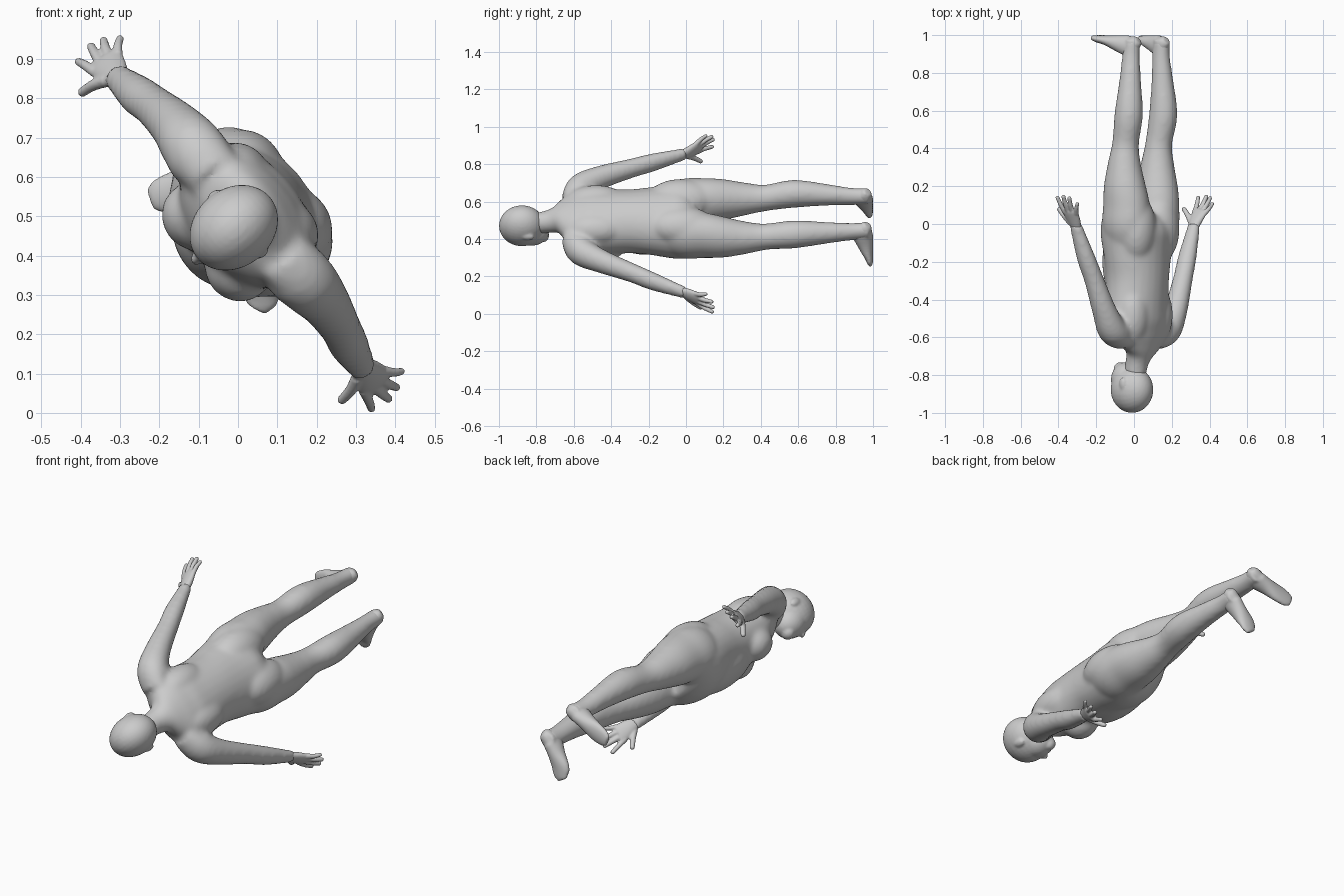
import bpy, bmesh, math
from mathutils import Vector, Matrix

# Body space: (a, y, b) = sideways, head-to-foot, backwards. The body is rolled about y.
CA, SA = 0.764, 0.645
ROLL = Matrix(((-SA, 0, CA, 0), (0, 1, 0, 0), (CA, 0, SA, 0.48), (0, 0, 0, 1)))


def smooth_stations(st, n=4):
    """Catmull-Rom interpolation of (a, y, b, ra, rb) stations."""
    out = []
    for i in range(len(st) - 1):
        p0, p1, p2 = st[max(i - 1, 0)], st[i], st[i + 1]
        p3 = st[min(i + 2, len(st) - 1)]
        for k in range(n):
            t = k / n
            out.append([0.5 * (2 * q1 + (q2 - q0) * t + (2 * q0 - 5 * q1 + 4 * q2 - q3) * t * t
                               + (3 * q1 - q0 - 3 * q2 + q3) * t ** 3)
                        for q0, q1, q2, q3 in zip(p0, p1, p2, p3)])
    return out + [list(st[-1])]


def tube(stations, side=1, ref=(0, 0, 1), seg=28):
    """Closed loft; ra is across, rb is along the ref direction."""
    st = smooth_stations(stations)
    pts = [Vector((s[0] * side, s[1], s[2])) for s in st]
    rings = []
    for i, s in enumerate(st):
        t = (pts[min(i + 1, len(st) - 1)] - pts[max(i - 1, 0)]).normalized()
        v = Vector(ref)
        v = (v - t * v.dot(t)).normalized()
        u = t.cross(v)
        rings.append([bm.verts.new(pts[i] + u * s[3] * math.cos(w) + v * s[4] * math.sin(w))
                      for w in (2 * math.pi * k / seg for k in range(seg))])
    for r0, r1 in zip(rings, rings[1:]):
        for k in range(seg):
            j = (k + 1) % seg
            bm.faces.new((r0[k], r0[j], r1[j], r1[k]))
    bm.faces.new(rings[0][::-1])
    bm.faces.new(rings[-1])


def blob(center, radii, side=1):
    c = Vector((center[0] * side, center[1], center[2]))
    m = Matrix.Translation(c) @ Matrix.Diagonal((*radii, 1))
    bmesh.ops.create_uvsphere(bm, u_segments=28, v_segments=18, radius=1, matrix=m)


def finish(name, voxel, iterations):
    """Turn the current bmesh into an object whose parts are fused and softened."""
    for v in bm.verts:
        v.co.y = min(v.co.y, 1.0)  # flat soles
    bm.transform(ROLL)
    bmesh.ops.recalc_face_normals(bm, faces=bm.faces)
    mesh = bpy.data.meshes.new(name)
    bm.to_mesh(mesh)
    bm.free()
    obj = bpy.data.objects.new(name, mesh)
    bpy.context.collection.objects.link(obj)
    fuse = obj.modifiers.new("fuse", 'REMESH')
    fuse.mode = 'VOXEL'
    fuse.voxel_size = voxel
    fuse.use_smooth_shade = True
    soft = obj.modifiers.new("soften", 'SMOOTH')
    soft.factor = .5
    soft.iterations = iterations


# Body: neck, torso, belly
bm = bmesh.new()
tube([(0, -.80, .005, .056, .06), (0, -.73, .022, .062, .062), (0, -.69, .036, .078, .068),
      (0, -.655, .045, .13, .08), (0, -.61, .042, .19, .105), (0, -.54, .03, .208, .135),
      (0, -.44, .022, .19, .15), (0, -.30, .023, .18, .158), (0, -.18, .025, .196, .162),
      (0, -.05, .022, .215, .178), (0, .03, .032, .22, .16), (0, .08, .045, .18, .12)])
blob((0, -.2, -.055), (.14, .25, .115))
for s in (1, -1):
    # Breast, shoulder blade, buttock
    blob((.085, -.425, -.07), (.09, .1, .085), s)
    blob((.095, -.48, .075), (.09, .16, .085), s)
    blob((.095, -.025, .1), (.108, .18, .1), s)
    # Leg
    tube([(.08, -.16, .03, .08, .1), (.112, -.02, .045, .118, .135), (.122, .1, .05, .114, .13),
          (.132, .2, .047, .105, .116), (.136, .32, .048, .085, .09), (.136, .43, .057, .069, .072),
          (.142, .58, .083, .073, .077), (.132, .76, .085, .056, .059), (.123, .89, .083, .044, .049),
          (.12, .975, .09, .043, .046)], s)
    # Shoulder and arm
    blob((.2, -.57, .035), (.08, .08, .083), s)
    tube([(.13, -.62, .035, .05, .07), (.22, -.565, .038, .075, .08), (.293, -.455, .04, .062, .066),
          (.366, -.29, .03, .05, .054), (.415, -.18, .018, .046, .052),
          (.474, -.035, .008, .032, .039), (.487, -.002, .006, .029, .038)], s)
finish("body", .011, 14)

# Head: skull, jaw, nose, chin, ears
bm = bmesh.new()
blob((0, -.877, -.014), (.1, .123, .121))
blob((0, -.825, -.055), (.08, .094, .08))
blob((0, -.764, -.094), (.038, .032, .034))
tube([(0, -.875, -.118, .01, .012), (0, -.845, -.134, .013, .015), (0, -.828, -.14, .016, .015)])
blob((0, -.795, -.12), (.028, .014, .014))
for s in (1, -1):
    blob((.093, -.845, .0), (.013, .034, .021), s)
finish("head", .0065, 5)

# Feet, from inside the ankle and heel to the toes
bm = bmesh.new()
for s in (1, -1):
    d = -.012 * s
    tube([(.122, .87, .083, .034, .038), (.121, .92, .085, .039, .043),
          (.12, .975, .09, .041, .044)], s)
    tube([(.115, .972, .13, .02, .022), (.117, .962, .112, .034, .036),
          (.125, .945, .07, .038, .056), (.143, .957, .01, .041, .044),
          (.162, .972, -.05, .05, .028), (.182, .981, -.092 + d, .045, .019),
          (.192, .987, -.118 + d, .028, .012)], s, (0, 1, 0))
finish("feet", .0065, 7)

# Hands: palm, four fingers, thumb
bm = bmesh.new()
for s in (1, -1):
    tube([(.462, -.06, .011, .021, .027), (.480, -.02, .007, .021, .031), (.502, .02, .006, .022, .042),
          (.532, .065, .008, .018, .049), (.538, .077, .01, .012, .044)], s)
    for root, tip, r in (((.53, .06, -.028), (.577, .14, -.043), .0125),
                         ((.535, .066, -.003), (.586, .144, .006), .013),
                         ((.532, .064, .022), (.577, .137, .04), .0125),
                         ((.526, .055, .044), (.554, .106, .075), .0115),
                         ((.495, .005, -.02), (.512, .078, -.085), .0145)):
        p, q = Vector(root), Vector(tip)
        mid = p.lerp(q, .5) + Vector((.004, 0, 0))
        tube([(*p, r * 1.15, r * 1.15), (*mid, r, r), (*q, r * .85, r * .85)], s, (1, 0, 0), 14)
        blob(q, (r * .85,) * 3, s)
finish("hands", .0045, 3)
